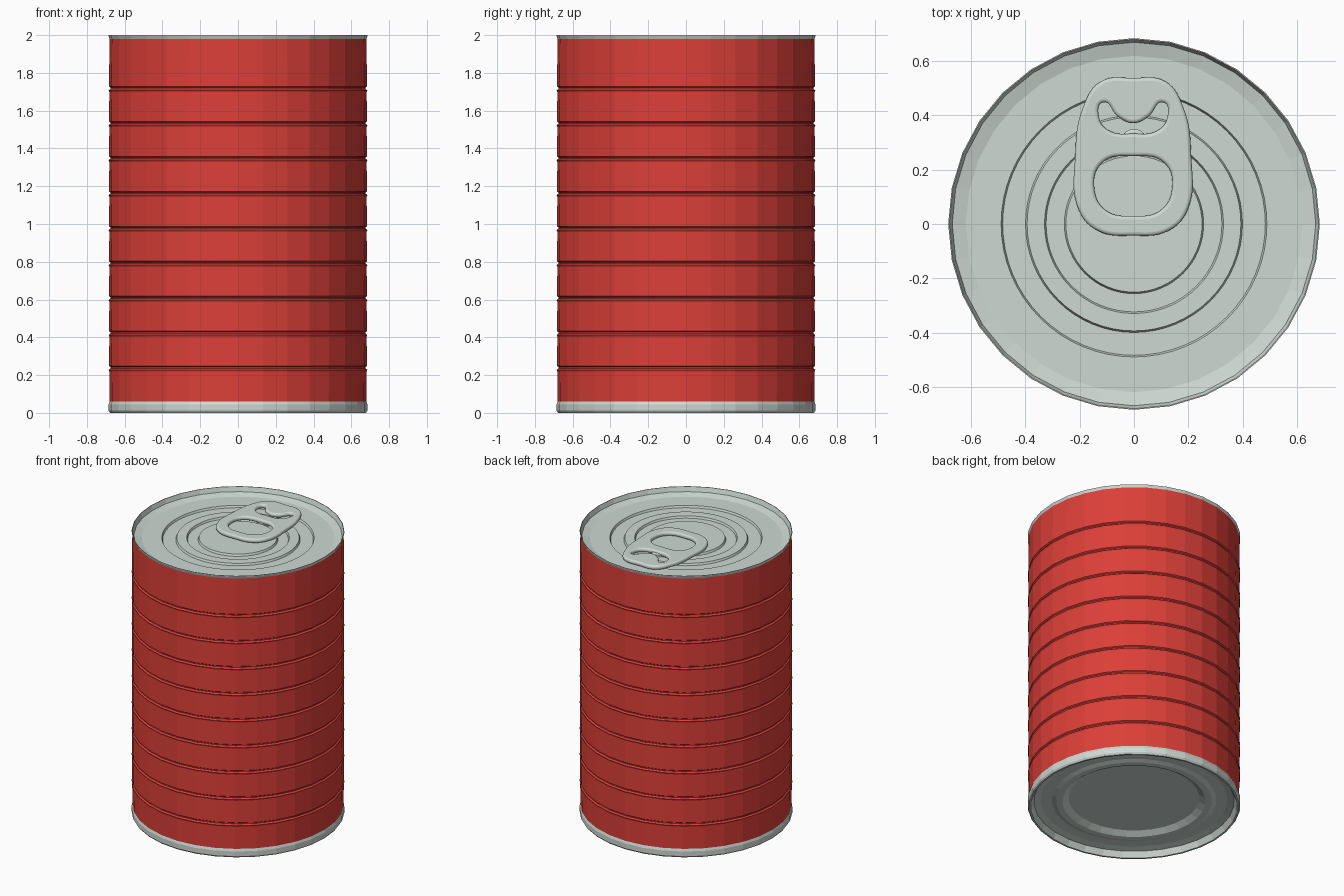
import bpy
import bmesh
from math import cos, sin, pi

if "Cube" in bpy.data.objects:
    bpy.data.objects.remove(bpy.data.objects["Cube"])


def material(name, rgb):
    mat = bpy.data.materials.new(name)
    mat.use_nodes = True
    mat.diffuse_color = (*rgb, 1)
    bsdf = mat.node_tree.nodes["Principled BSDF"]
    bsdf.inputs["Base Color"].default_value = (*rgb, 1)
    bsdf.inputs["Roughness"].default_value = 0.5
    return mat


RED = material("red paint", (0.72, 0.05, 0.04))
METAL = material("pale metal", (0.62, 0.69, 0.65))


def lathe(name, profile, mat, sides=32):
    """Turn (radius, z) points around z; the profile runs counter-clockwise."""
    bm = bmesh.new()
    rings = []
    for r, z in profile:
        if r == 0:
            rings.append([bm.verts.new((0, 0, z))] * sides)
        else:
            rings.append([bm.verts.new((r * cos(2 * pi * k / sides),
                                        r * sin(2 * pi * k / sides), z))
                          for k in range(sides)])
    for low, high in zip(rings, rings[1:]):
        for k in range(sides):
            n = (k + 1) % sides
            corners = dict.fromkeys((low[k], low[n], high[n], high[k]))
            bm.faces.new(list(corners))
    mesh = bpy.data.meshes.new(name)
    bm.to_mesh(mesh)
    bm.free()
    mesh.materials.append(mat)
    obj = bpy.data.objects.new(name, mesh)
    bpy.context.collection.objects.link(obj)
    return obj


# Painted wall with nine evenly spaced grooves
R = 0.685
wall = [(0.679, 0.055)]
for i in range(9):
    z = 0.24 + 0.185 * i
    wall += [(R - 0.004, z - 0.022), (R, z - 0.012), (R - 0.010, z - 0.004),
             (R - 0.010, z + 0.002), (R - 0.002, z + 0.008)]
wall += [(0.680, 1.98)]
lathe("can_wall", wall, RED)

# Bottom rim and recessed, stepped base
lathe("can_base", [(0, 0.065), (0.42, 0.065), (0.46, 0.04), (0.50, 0.04),
                   (0.53, 0.05), (0.60, 0.05), (0.645, 0.04), (0.665, 0),
                   (0.677, 0), (R, 0.012), (R, 0.045), (0.678, 0.064)], METAL)

# Flared top rim sloping down to the lid
LID = 1.955
lathe("top_rim", [(0.679, 1.978), (R, 1.995), (R, 2), (0.681, 2),
                  (0.67, 1.968), (0.62, LID), (0.55, LID)], METAL)

# Lid panel with alternating concentric steps
panel = [(0.57, LID - 0.0005)]
level, drop = LID - 0.0005, 0.014
for r in (0.49, 0.40, 0.33, 0.257):
    panel += [(r, level), (r - 0.006, level - drop)]
    level, drop = level - drop, -drop
panel += [(0, level)]
lathe("lid_panel", panel, METAL, sides=64)

# Pull tab: rounded outline with a finger hole and a notched rivet hole
outline = [(0, -0.043), (0.13, -0.025), (0.2, 0.05), (0.214, 0.25),
           (0.185, 0.43), (0.12, 0.525), (0, 0.538)]
finger_hole = [(0, 0.03), (0.1, 0.05), (0.143, 0.13), (0.115, 0.225), (0, 0.25)]
rivet_hole = [(0, 0.333), (0.09, 0.345), (0.125, 0.39), (0.112, 0.448),
              (0.055, 0.395), (0, 0.372)]

curve = bpy.data.curves.new("pull_tab", "CURVE")
curve.dimensions = "2D"
curve.fill_mode = "BOTH"
curve.resolution_u = 8
curve.bevel_depth = 0.013
curve.offset = -0.013
curve.extrude = 0.002
curve.bevel_resolution = 3
for half in (outline, finger_hole, rivet_hole):
    loop = half + [(-x, y) for x, y in reversed(half[1:-1])]
    spline = curve.splines.new("BEZIER")
    spline.bezier_points.add(len(loop) - 1)
    spline.use_cyclic_u = True
    for point, (x, y) in zip(spline.bezier_points, loop):
        point.co = (x, y, 0)
        point.handle_left_type = point.handle_right_type = "AUTO"
curve.materials.append(METAL)
tab = bpy.data.objects.new("pull_tab", curve)
tab.location = (-0.003, 0, LID + 0.016)
bpy.context.collection.objects.link(tab)
bpy.ops.object.select_all(action="DESELECT")
tab.select_set(True)
bpy.context.view_layer.objects.active = tab
bpy.ops.object.convert(target="MESH")
bpy.ops.object.shade_smooth_by_angle()

# Rivet holding the tab to the lid
lathe("rivet", [(0.05, LID - 0.02), (0.05, LID + 0.012), (0.04, LID + 0.018),
                (0, LID + 0.018)], METAL, sides=24).location = (0, 0.3, 0)
